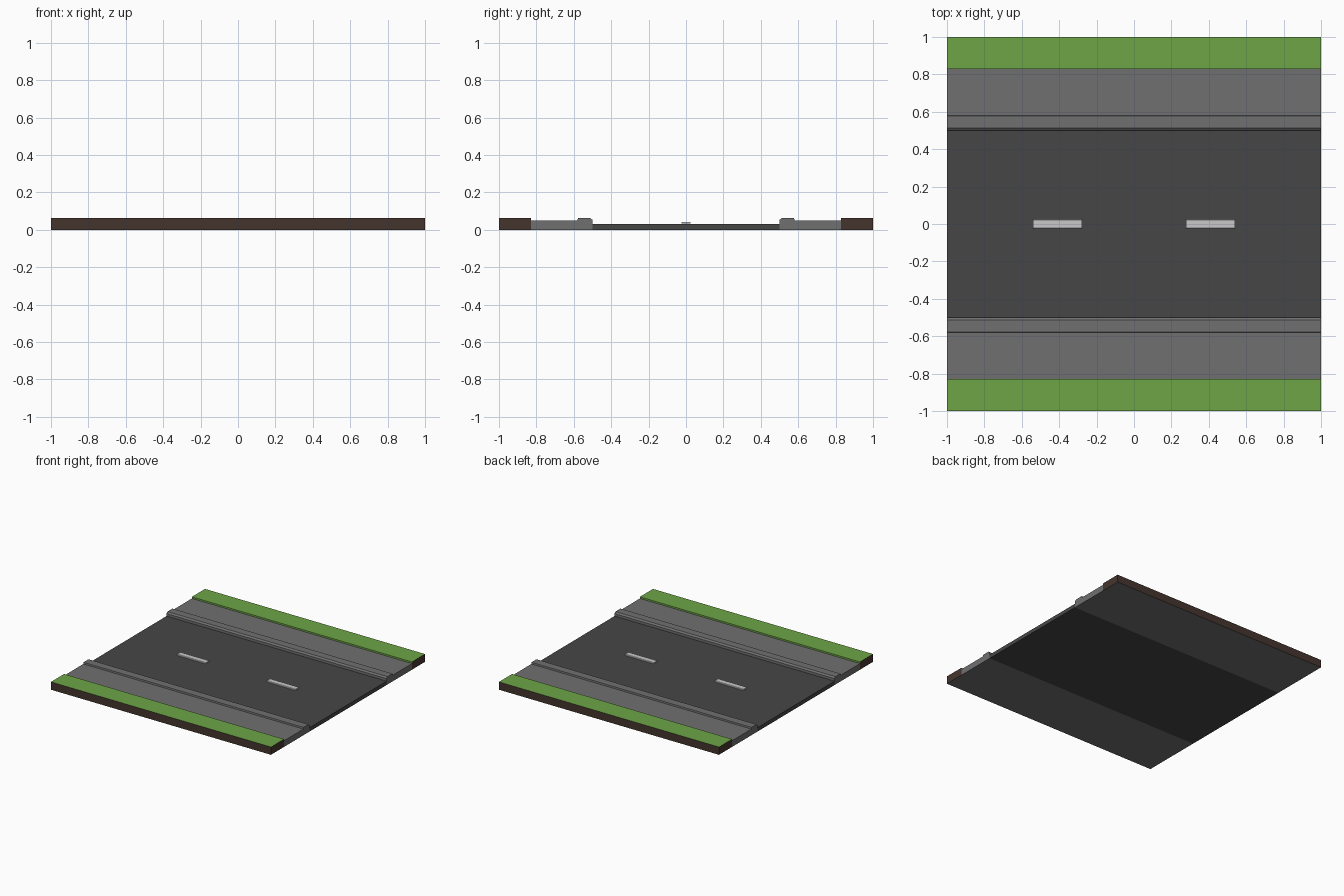
import bpy
import bmesh

if "Cube" in bpy.data.objects:
    bpy.data.objects.remove(bpy.data.objects["Cube"])


def material(name, rgb):
    m = bpy.data.materials.new(name)
    m.diffuse_color = (*rgb, 1.0)
    m.use_nodes = True
    m.node_tree.nodes["Principled BSDF"].inputs["Base Color"].default_value = m.diffuse_color
    return m


asphalt = material("asphalt", (0.062, 0.062, 0.062))
concrete = material("concrete", (0.162, 0.162, 0.162))
grass = material("grass", (0.155, 0.375, 0.062))
soil = material("soil", (0.060, 0.036, 0.027))
paint = material("line_paint", (0.58, 0.58, 0.58))


def extrude_profile(name, profile, x0, x1, mats, rule=None):
    """Sweep a closed (y, z) profile along x; rule picks a material per face."""
    bm = bmesh.new()
    face = bm.faces.new([bm.verts.new((x0, y, z)) for y, z in profile])
    new = bmesh.ops.extrude_face_region(bm, geom=[face], use_keep_orig=True)
    moved = [g for g in new["geom"] if isinstance(g, bmesh.types.BMVert)]
    bmesh.ops.translate(bm, verts=moved, vec=(x1 - x0, 0, 0))
    bmesh.ops.recalc_face_normals(bm, faces=bm.faces)
    if rule:
        for f in bm.faces:
            f.material_index = rule(f)
    mesh = bpy.data.meshes.new(name)
    bm.to_mesh(mesh)
    bm.free()
    for m in mats:
        mesh.materials.append(m)
    ob = bpy.data.objects.new(name, mesh)
    bpy.context.collection.objects.link(ob)
    return ob


# Road slab
extrude_profile("road", [(-0.5, 0), (0.5, 0), (0.5, 0.032), (-0.5, 0.032)],
                -1, 1, [asphalt])

# Cross-sections of the roadside parts, measured outward from the centre line
pavement = [(0.5, 0), (0.83, 0), (0.83, 0.051), (0.58, 0.051), (0.578, 0.064),
            (0.513, 0.064), (0.5, 0.053)]
verge = [(0.83, 0), (1.0, 0), (1.0, 0.064), (0.83, 0.064)]

for label, side in (("front", -1), ("back", 1)):
    # Pavement with raised, chamfered kerb
    extrude_profile(label + "_pavement", [(y * side, z) for y, z in pavement],
                    -1, 1, [concrete])

    # Verge: grass on top and inner face, concrete underneath, soil elsewhere
    def verge_rule(f, side=side):
        if f.normal.z < -0.5:
            return 2
        return 0 if f.normal.z > 0.5 or f.normal.y * side < -0.5 else 1

    extrude_profile(label + "_verge", [(y * side, z) for y, z in verge],
                    -1, 1, [grass, soil, concrete], verge_rule)

# Painted centre dashes, slightly raised with chamfered long edges
dash = [(-0.025, 0.0325), (0.025, 0.0325), (0.025, 0.039), (0.021, 0.042),
        (-0.021, 0.042), (-0.025, 0.039)]
for label, x in (("left", -0.408), ("right", 0.408)):
    extrude_profile(label + "_centre_dash", dash, x - 0.131, x + 0.131, [paint])
